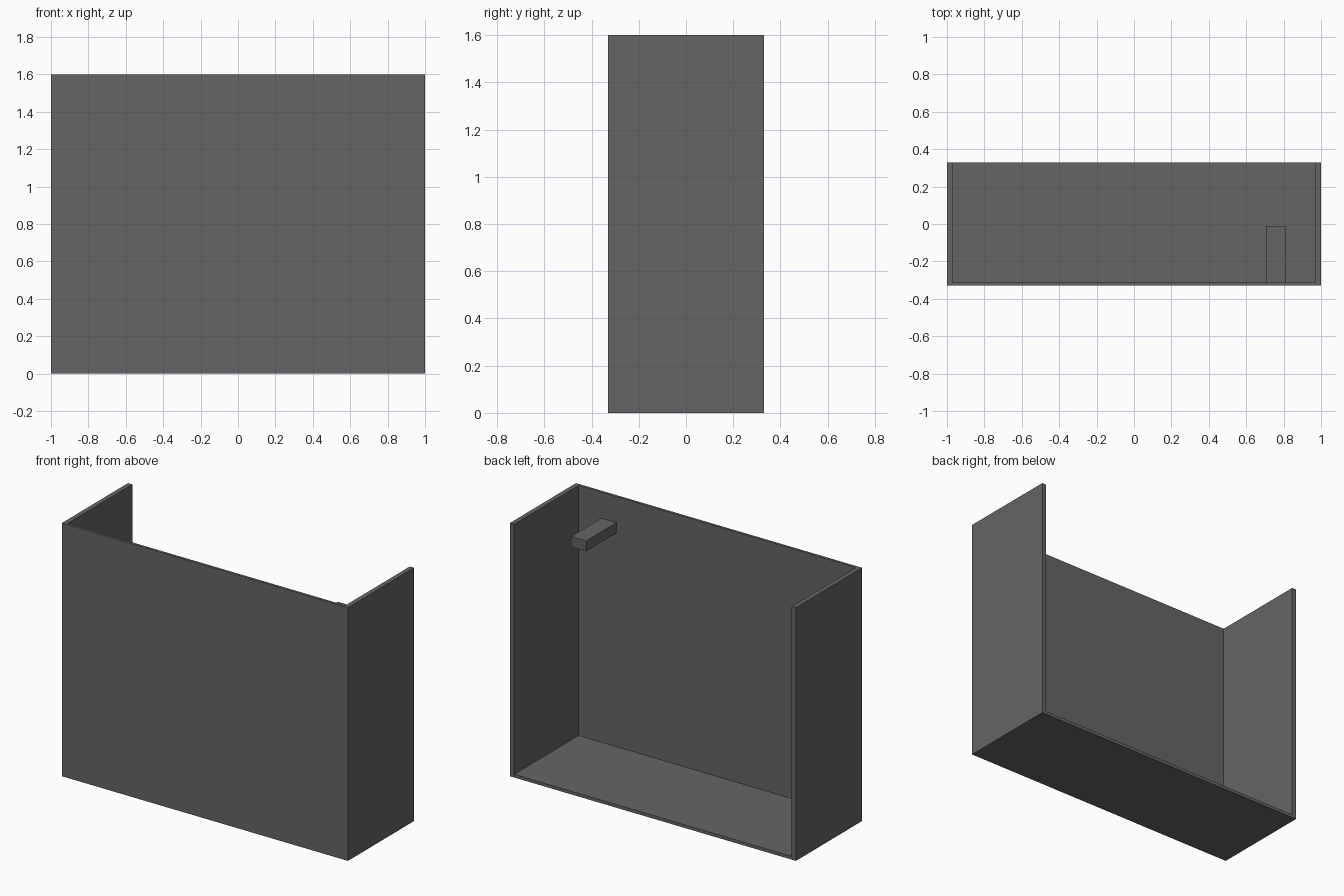
import bpy

if "Cube" in bpy.data.objects:
    bpy.data.objects.remove(bpy.data.objects["Cube"])

# One flat grey for the whole model
grey = bpy.data.materials.new("dark_grey")
grey.diffuse_color = (0.13, 0.13, 0.13, 1.0)
grey.use_nodes = True
grey.node_tree.nodes["Principled BSDF"].inputs["Base Color"].default_value = grey.diffuse_color


def box(name, x, y, z):
    """Box spanning the given (min, max) ranges."""
    bpy.ops.mesh.primitive_cube_add(size=1)
    ob = bpy.context.object
    ob.name = name
    for v in ob.data.vertices:
        for i, (lo, hi) in enumerate((x, y, z)):
            v.co[i] = lo if v.co[i] < 0 else hi
    ob.data.materials.append(grey)
    return ob


W, D, H = 1.0, 0.33, 1.6        # half width, half depth, height
SIDE, FRONT, FLOOR = 0.03, 0.017, 0.02

# Side walls
for s, name in ((-1, "left_wall"), (1, "right_wall")):
    box(name, sorted((s * W, s * (W - SIDE))), (-D, D), (0, H))

# Front panel and floor between the walls
box("front_panel", (-W + SIDE, W - SIDE), (-D, -D + FRONT), (0, H))
box("floor", (-W + SIDE, W - SIDE), (-D + FRONT, D), (0, FLOOR))

# Small block projecting from the inside of the front panel
box("inner_block", (0.705, 0.81), (-D + FRONT, -0.01), (1.37, 1.436))
